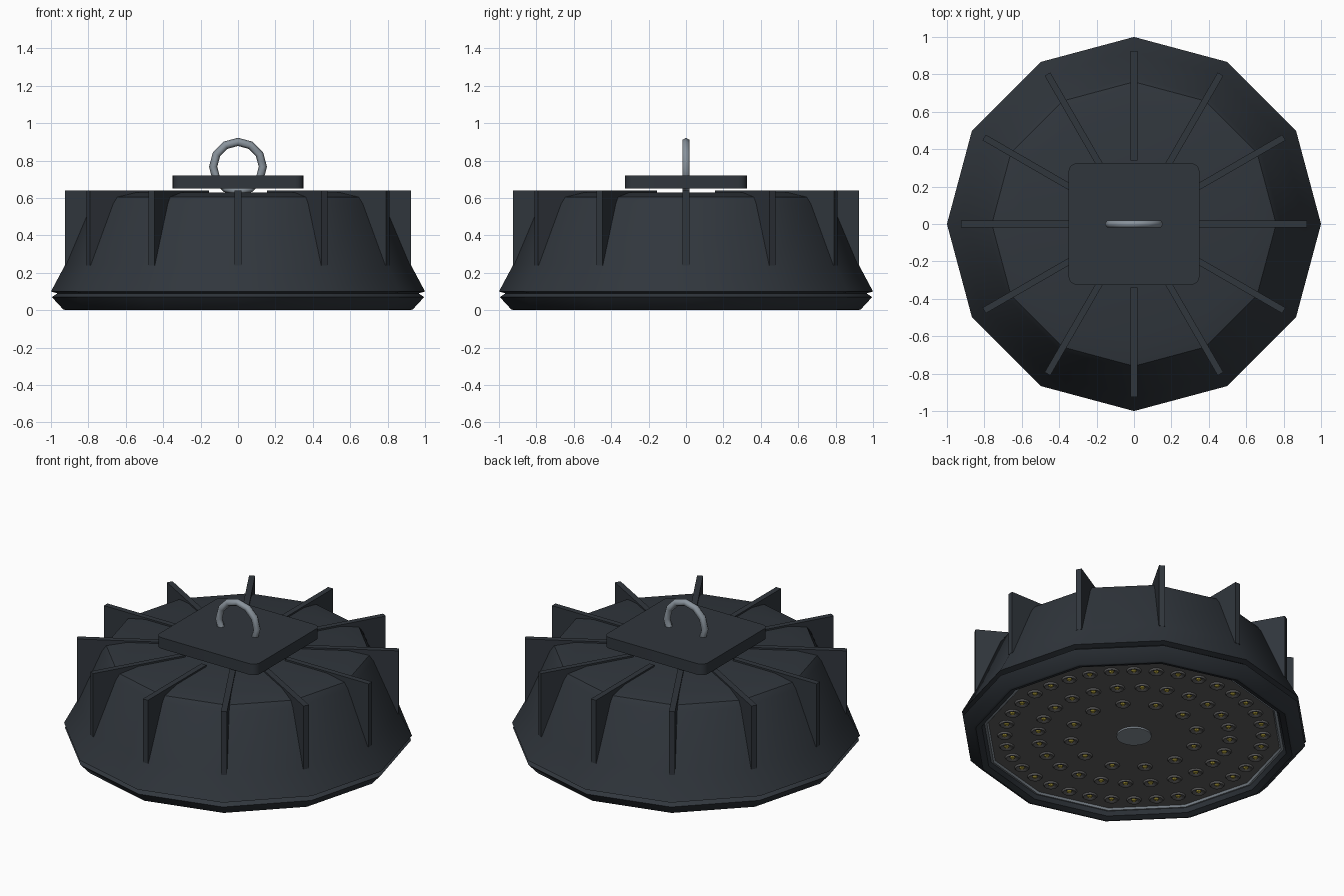
import bpy, bmesh, math
from mathutils import Matrix, Vector

if "Cube" in bpy.data.objects:
    bpy.data.objects.remove(bpy.data.objects["Cube"])


def material(name, rgb):
    m = bpy.data.materials.new(name)
    m.diffuse_color = (*rgb, 1)
    m.use_nodes = True
    m.node_tree.nodes["Principled BSDF"].inputs["Base Color"].default_value = m.diffuse_color
    return m


DARK = material("dark_paint", (0.03, 0.037, 0.046))
METAL = material("metal", (0.25, 0.29, 0.33))
PANEL = material("panel_grey", (0.12, 0.12, 0.12))
DIODE = material("diode_yellow", (0.5, 0.4, 0.05))


def finish(name, bm, mat, angle=None):
    bmesh.ops.recalc_face_normals(bm, faces=bm.faces)
    mesh = bpy.data.meshes.new(name)
    bm.to_mesh(mesh)
    bm.free()
    mesh.materials.append(mat)
    ob = bpy.data.objects.new(name, mesh)
    bpy.context.collection.objects.link(ob)
    if angle:
        bpy.ops.object.select_all(action='DESELECT')
        ob.select_set(True)
        bpy.context.view_layer.objects.active = ob
        bpy.ops.object.shade_smooth_by_angle(angle=math.radians(angle))
    return ob


def lathe(bm, profile, sides=12, center=(0, 0), closed=False):
    """Revolve (radius, z) points; radius 0 makes a pole."""
    rings = []
    for r, z in profile:
        n = 1 if r == 0 else sides
        rings.append([bm.verts.new((center[0] + r * math.cos(math.tau * i / sides),
                                    center[1] + r * math.sin(math.tau * i / sides), z))
                      for i in range(n)])
    pairs = list(zip(rings, rings[1:]))
    if closed:
        pairs.append((rings[-1], rings[0]))
    for a, b in pairs:
        for i in range(sides):
            j = (i + 1) % sides
            loop = [a[i % len(a)], a[j % len(a)], b[j % len(b)], b[i % len(b)]]
            bm.faces.new(list(dict.fromkeys(loop)))


def lathe_part(name, profile, mat, closed=False, sides=12, angle=35):
    bm = bmesh.new()
    lathe(bm, profile, sides, closed=closed)
    return finish(name, bm, mat, angle)


# Housing and lower bezel
lathe_part("housing", [(0.965, 0.09), (1.0, 0.1), (0.92, 0.25), (0.785, 0.57),
                       (0.76, 0.605), (0.64, 0.63), (0, 0.63)], DARK)
lathe_part("bezel", [(0.965, 0.09), (0.995, 0.07), (0.935, 0.005), (0.92, 0),
                     (0.885, 0.012), (0.865, 0.045)], DARK)

# Light panel, its trim ring and centre cap
lathe_part("trim_ring", [(0.87, 0.05), (0.87, 0.036), (0.855, 0.032), (0.84, 0.05)],
           METAL, closed=True)
lathe_part("light_panel", [(0.86, 0.043), (0, 0.043)], PANEL)
lathe_part("centre_cap", [(0.1, 0.043), (0.1, 0.033), (0, 0.033)], METAL, sides=24)

# Cooling fins
bm = bmesh.new()
for i in range(12):
    m = (Matrix.Rotation(math.tau * i / 12, 4, 'Z')
         @ Matrix.Translation((0.6325, 0, 0.44))
         @ Matrix.Diagonal((0.585, 0.035, 0.4, 1)))
    bmesh.ops.create_cube(bm, size=1, matrix=m)
finish("cooling_fins", bm, DARK)

# Lens cups and diodes in three rings
cups, diodes = bmesh.new(), bmesh.new()
for radius, count in ((0.365, 12), (0.55, 24), (0.74, 36)):
    for i in range(count):
        a = math.tau * i / count + math.radians(10)
        c = (radius * math.cos(a), radius * math.sin(a))
        lathe(cups, [(0.044, 0.043), (0.038, 0.034), (0.03, 0.034), (0.018, 0.041)], 12, c)
        lathe(diodes, [(0.016, 0.043), (0.012, 0.036), (0, 0.034)], 8, c)
finish("lens_cups", cups, PANEL, 35)
finish("diodes", diodes, DIODE, 35)

# Mounting plate with rounded corners
bm = bmesh.new()
bmesh.ops.create_cube(bm, size=1, matrix=Matrix.Translation((0, 0, 0.685))
                      @ Matrix.Diagonal((0.7, 0.65, 0.07, 1)))
upright = [e for e in bm.edges if abs(e.verts[0].co.z - e.verts[1].co.z) > 0.01]
bmesh.ops.bevel(bm, geom=upright, offset=0.045, segments=4, profile=0.5, affect='EDGES')
finish("mounting_plate", bm, DARK, 35)

# Hanging ring
bpy.ops.mesh.primitive_torus_add(location=(0, 0, 0.767), rotation=(math.pi / 2, 0, 0),
                                 major_segments=12, minor_segments=6,
                                 major_radius=0.133, minor_radius=0.022)
ring = bpy.context.object
ring.name = "hanging_ring"
ring.data.materials.append(METAL)
bpy.ops.object.shade_smooth()
